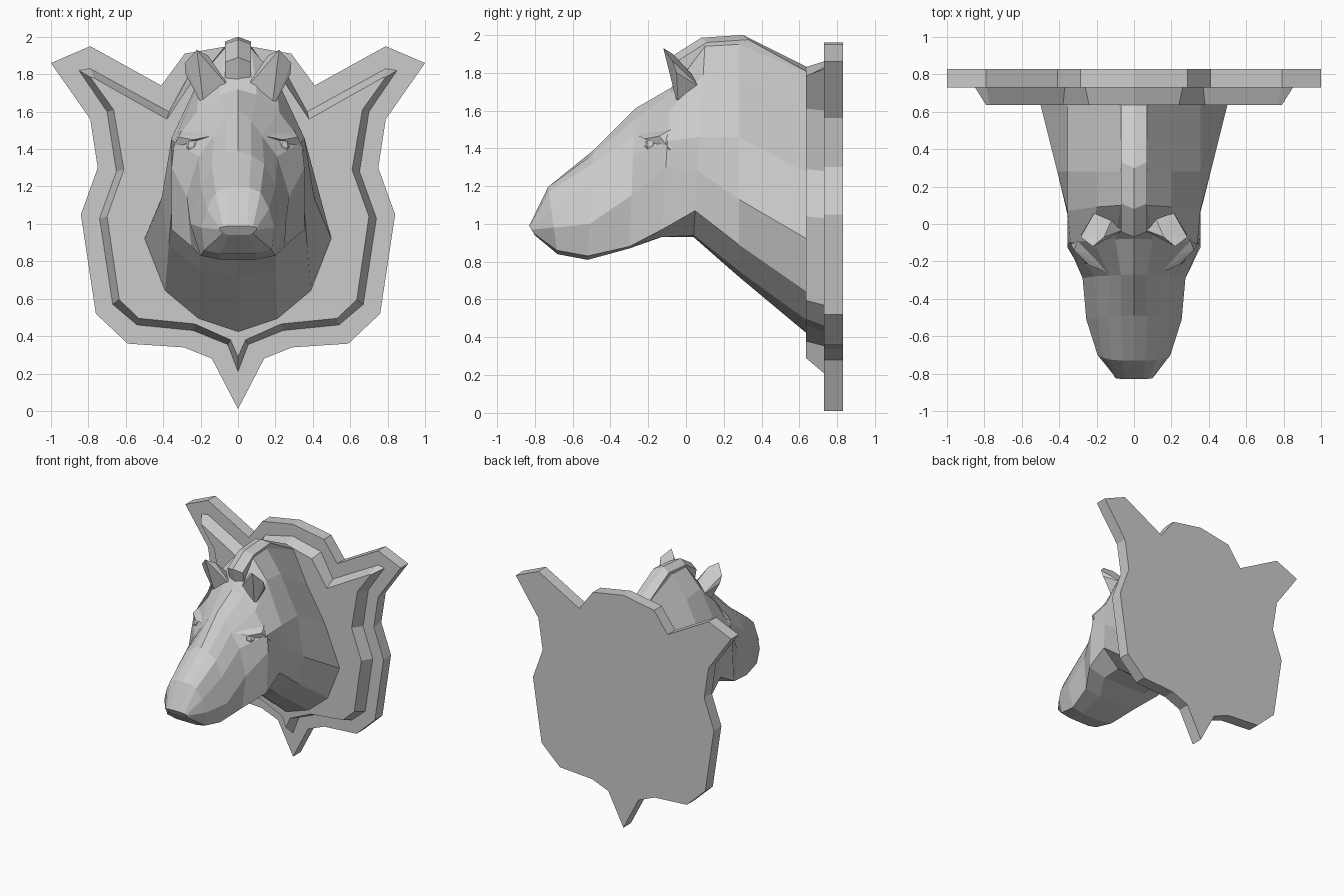
import bpy, bmesh
from mathutils import Vector


def finish(name, bm):
    bmesh.ops.remove_doubles(bm, verts=bm.verts, dist=0.0005)
    bmesh.ops.recalc_face_normals(bm, faces=bm.faces)
    mesh = bpy.data.meshes.new(name)
    bm.to_mesh(mesh)
    bm.free()
    ob = bpy.data.objects.new(name, mesh)
    bpy.context.collection.objects.link(ob)
    return ob


def loft(name, rings):
    """Skin equal-length closed rings and cap both ends."""
    bm = bmesh.new()
    vs = [[bm.verts.new(p) for p in r] for r in rings]
    n = len(vs[0])
    for a, b in zip(vs, vs[1:]):
        for i in range(n):
            j = (i + 1) % n
            bm.faces.new((a[i], a[j], b[j], b[i]))
    bm.faces.new(vs[0])
    bm.faces.new(vs[-1])
    return finish(name, bm)


def hull(name, pts, side):
    bm = bmesh.new()
    for x, y, z in pts:
        bm.verts.new((x * side, y, z))
    res = bmesh.ops.convex_hull(bm, input=bm.verts)
    bmesh.ops.delete(bm, geom=[v for v in bm.verts if not v.link_faces], context='VERTS')
    return finish(name, bm)


def full(half):
    """Mirror a half profile that starts and ends on x = 0."""
    return half + [(-x, z) for x, z in half[-2:0:-1]]


def plate(name, layers):
    return loft(name, [[(x, y, z) for x, z in full(h)] for y, h in layers])


# Shield: flat back board and bevelled front board
board = [(0, .01), (.14, .28), (.29, .34), (.59, .36), (.76, .52), (.84, 1.05), (.75, 1.30),
         (.79, 1.56), (1, 1.86), (.79, 1.95), (.41, 1.74), (.285, 1.91), (0, 1.96)]
outer = [(0, .21), (.055, .355), (.24, .43), (.54, .46), (.67, .57), (.74, 1.03), (.65, 1.28),
         (.70, 1.60), (.85, 1.82), (.79, 1.83), (.37, 1.60), (.26, 1.80), (0, 1.86)]
inner = [(0, .29), (.04, .38), (.23, .465), (.53, .495), (.635, .595), (.70, 1.04), (.61, 1.29),
         (.665, 1.61), (.79, 1.785), (.77, 1.78), (.38, 1.56), (.24, 1.77), (0, 1.83)]
plate("shield_back", [(.83, board), (.73, board)])
plate("shield_front", [(.735, outer), (.73, outer), (.635, inner)])

# Head and neck cross-sections: y at top, y at bottom, half profile from top to bottom
head = [
    (-.83, -.80, [(0, .99), (.05, .99), (.08, .985), (.10, .98), (.10, .97), (.08, .95), (.05, .94), (0, .94)]),
    (-.73, -.68, [(0, 1.195), (.06, 1.195), (.12, 1.17), (.165, 1.08), (.195, .98), (.18, .86), (.1, .84), (0, .84)]),
    (-.49, -.52, [(0, 1.39), (.07, 1.37), (.14, 1.32), (.20, 1.2), (.255, 1.0), (.2, .83), (.1, .81), (0, .81)]),
    (-.27, -.30, [(0, 1.61), (.07, 1.55), (.13, 1.47), (.21, 1.36), (.275, 1.15), (.25, .88), (.1, .87), (0, .87)]),
    (-.08, -.13, [(0, 1.72), (.1, 1.69), (.22, 1.6), (.34, 1.44), (.355, 1.3), (.355, .97), (.2, .93), (0, .93)]),
]
neck = [
    (.10, .04, [(0, 1.94), (.07, 1.94), (.2, 1.79), (.355, 1.46), (.355, 1.28), (.355, 1.07), (.2, .94), (0, .93)]),
    (.28, .28, [(0, 1.95), (.07, 1.95), (.2, 1.77), (.355, 1.46), (.41, 1.13), (.37, .89), (.2, .75), (0, .72)]),
    (.64, .64, [(0, 1.8), (.07, 1.8), (.2, 1.53), (.355, 1.27), (.5, .92), (.39, .64), (.21, .49), (0, .42)]),
]
rings = []
for yt, yb, half in head + neck:
    zt, zb = half[0][1], half[-1][1]
    rings.append([(x, yb + (yt - yb) * (z - zb) / (zt - zb), z) for x, z in full(half)])
loft("head_and_neck", rings)

# Mane: narrow ridge with a raised centre line
crest = [(-.02, 1.72), (-.07, 1.89), (.08, 1.985), (.30, 2.0), (.64, 1.83)]
base = [(.06, 1.72), (.06, 1.76), (.12, 1.80), (.30, 1.82), (.64, 1.70)]
loft("mane", [[(-.07, yb, zb), (-.07, y + .03, z - .025), (0, y, z), (.07, y + .03 * (y < .5), z - .025), (.07, yb, zb)]
              if y < .5 else
              [(-.07, yb, zb), (-.07, y, z - .025), (0, y, z), (.07, y, z - .025), (.07, yb, zb)]
              for (y, z), (yb, zb) in zip(crest, base)])

# Ears, brows and eyes on both sides
ear = [(.03, -.02, 1.71), (.18, -.04, 1.61), (.09, .09, 1.73), (.2, .08, 1.72),
       (.285, -.07, 1.86), (.28, -.05, 1.80), (.22, -.12, 1.93), (.16, -.07, 1.90)]
brow = [(.12, -.27, 1.475), (.32, -.14, 1.465), (.355, -.08, 1.39), (.30, -.08, 1.50),
        (.24, -.22, 1.45), (.18, -.18, 1.50)]
for side, label in ((1, "right"), (-1, "left")):
    hull("ear_" + label, ear, side)
    hull("brow_" + label, brow, side)
    bpy.ops.mesh.primitive_uv_sphere_add(segments=8, ring_count=6, radius=.045,
                                         location=(side * .235, -.175, 1.415))
    bpy.context.object.name = "eye_" + label
